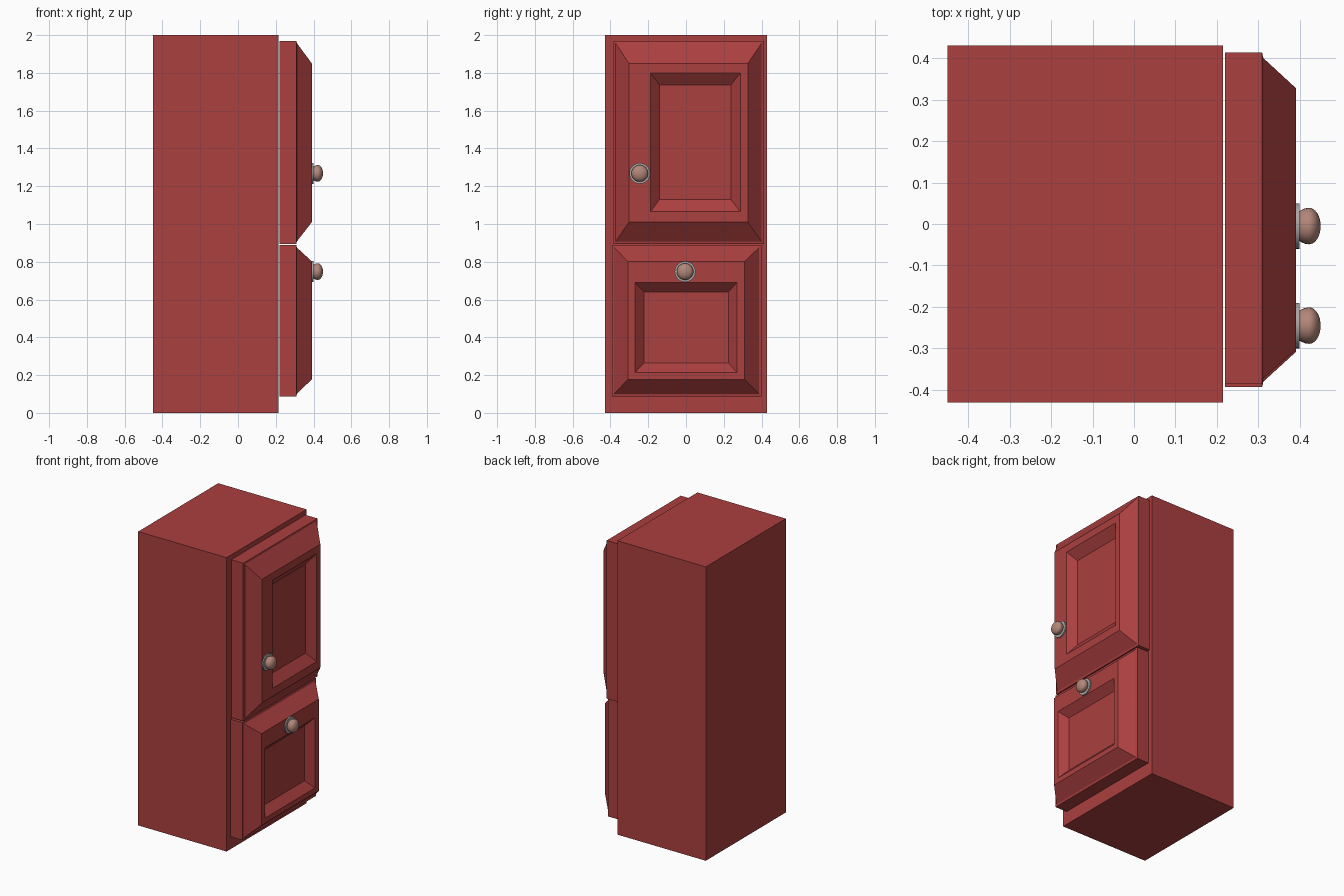
import bpy, bmesh, math
from mathutils import Matrix

if "Cube" in bpy.data.objects:
    bpy.data.objects.remove(bpy.data.objects["Cube"])


def material(name, color):
    m = bpy.data.materials.new(name)
    m.diffuse_color = (*color, 1)
    m.use_nodes = True
    m.node_tree.nodes["Principled BSDF"].inputs["Base Color"].default_value = m.diffuse_color
    return m


red = material("red_paint", (0.41, 0.05, 0.05))
copper = material("knob_copper", (0.45, 0.24, 0.19))
steel = material("plate_metal", (0.40, 0.38, 0.38))


def finish(bm, name, mat=None):
    bmesh.ops.recalc_face_normals(bm, faces=bm.faces)
    me = bpy.data.meshes.new(name)
    bm.to_mesh(me)
    bm.free()
    ob = bpy.data.objects.new(name, me)
    bpy.context.collection.objects.link(ob)
    if mat:
        me.materials.append(mat)
    return ob


def ring_solid(name, rings, mat):
    """Solid lofted through rectangles (x, y0, y1, z0, z1), capped at both ends."""
    bm = bmesh.new()
    loops = [[bm.verts.new((x, y, z)) for y, z in ((y0, z0), (y1, z0), (y1, z1), (y0, z1))]
             for x, y0, y1, z0, z1 in rings]
    for a, b in zip(loops, loops[1:]):
        for i in range(4):
            j = (i + 1) % 4
            bm.faces.new((a[i], a[j], b[j], b[i]))
    bm.faces.new(loops[0])
    bm.faces.new(loops[-1])
    return finish(bm, name, mat)


def door(name, slab, face, recess, panel):
    y0, y1, z0, z1 = slab
    i = 0.013
    ring_solid(name, [(0.219, *slab), (0.309, *slab),
                      (0.312, y0 + i, y1 - i, z0 + i, z1 - i),
                      (0.391, *face), (0.391, *recess), (0.342, *panel)], red)


def lathe(name, profile, y, z, mat=None, steps=32):
    """Revolve (x, radius) points around an x-parallel axis."""
    bm = bmesh.new()
    vs = [bm.verts.new((x, r, 0)) for x, r in profile]
    es = [bm.edges.new(p) for p in zip(vs, vs[1:])]
    bmesh.ops.spin(bm, geom=vs + es, cent=(0, 0, 0), axis=(1, 0, 0),
                   angle=2 * math.pi, steps=steps)
    bmesh.ops.remove_doubles(bm, verts=bm.verts, dist=1e-5)
    bmesh.ops.transform(bm, matrix=Matrix.Translation((0, y, z)), verts=bm.verts)
    ob = finish(bm, name, mat)
    bpy.ops.object.select_all(action='DESELECT')
    ob.select_set(True)
    bpy.context.view_layer.objects.active = ob
    bpy.ops.object.shade_smooth_by_angle(angle=math.radians(40))


# Cabinet carcass
ring_solid("cabinet_body", [(-0.45, -0.43, 0.43, 0, 2), (0.215, -0.43, 0.43, 0, 2)], red)

# Raised doors with recessed panels
door("upper_door", (-0.385, 0.413, 0.895, 1.97), (-0.302, 0.327, 1.01, 1.85),
     (-0.188, 0.288, 1.065, 1.80), (-0.14, 0.237, 1.13, 1.735))
door("lower_door", (-0.393, 0.40, 0.088, 0.888), (-0.308, 0.31, 0.178, 0.802),
     (-0.27, 0.27, 0.213, 0.69), (-0.222, 0.225, 0.265, 0.64))

# Knobs: rounded head on a thin grey backplate
dome = [(0.422 + 0.028 * math.sin(a), 0.044 * math.cos(a))
        for a in (math.pi / 2 * k / 8 for k in range(8))]
head = [(0.397, 0), (0.397, 0.035), (0.404, 0.039), (0.412, 0.0425)] + dome + [(0.45, 0)]
plate = [(0.390, 0), (0.390, 0.055), (0.399, 0.055), (0.399, 0)]
for label, y, z in (("upper", -0.245, 1.268), ("lower", -0.005, 0.748)):
    lathe(label + "_knob", head, y, z, copper)
    lathe(label + "_knob_plate", plate, y, z, steel)
